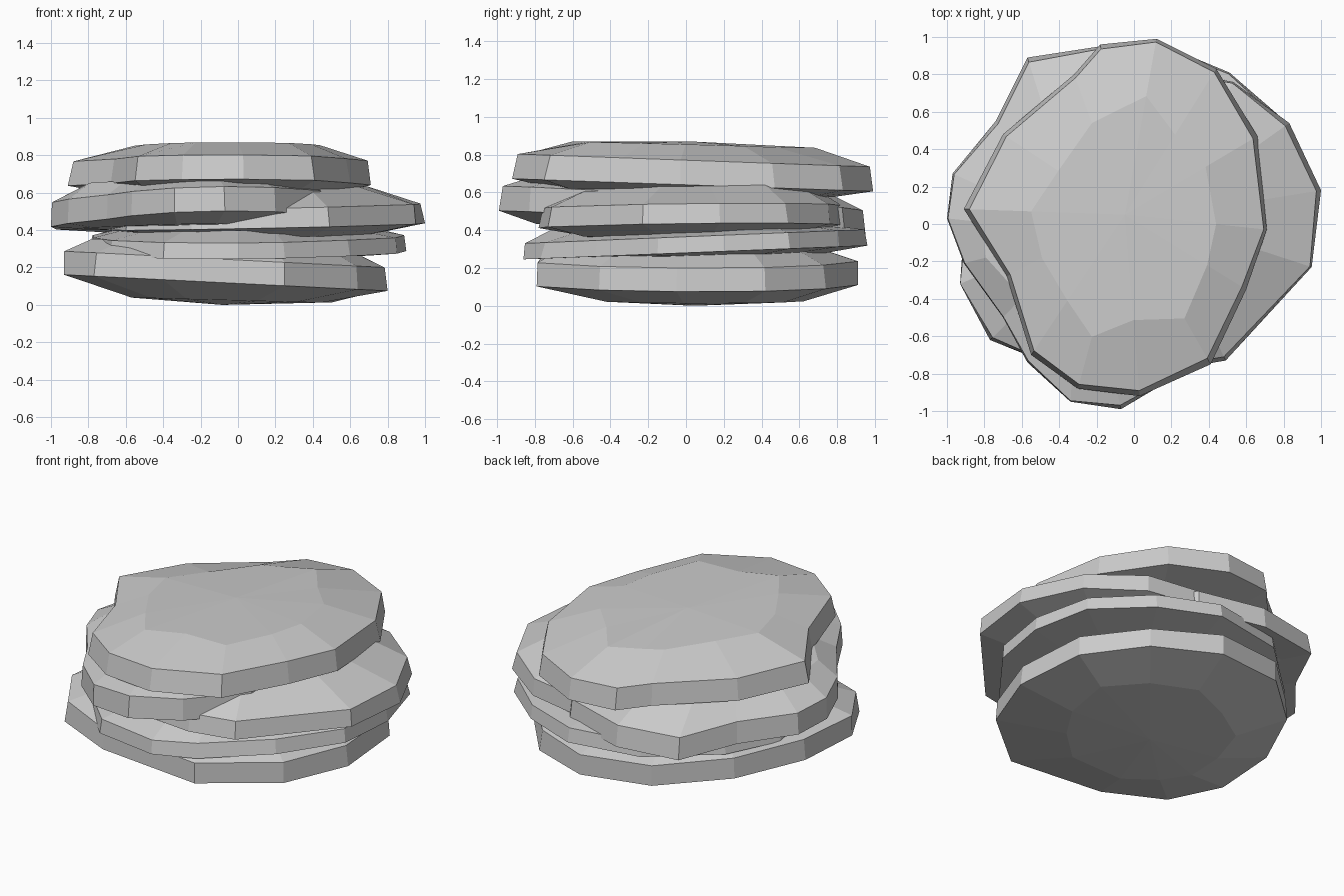
import bpy, bmesh, random

random.seed(4)


def slab(name, outline, base, low, high, top, tilt, inset=0.975, inner=(0.7, 0.68)):
    """Flat stone: rim band between low and high, shallow domes to base and top."""
    bm = bmesh.new()
    n = len(outline)
    cx = sum(p[0] for p in outline) / n
    cy = sum(p[1] for p in outline) / n

    def ring(scale, z, lean, jitter):
        verts = []
        for x, y in outline:
            s = scale + random.uniform(-jitter, jitter)
            dz = (tilt[0] * x + tilt[1] * y) * lean
            verts.append(bm.verts.new((cx + (x - cx) * s, cy + (y - cy) * s, z + dz)))
        return verts

    rings = [ring(inner[0], base + 0.025, 0.3, 0.09),
             ring(1.0, low, 1, 0.0),
             ring(inset, high, 1, 0.012),
             ring(inner[1], top - 0.015, 0.5, 0.1)]
    for a, b in zip(rings, rings[1:]):
        for i in range(n):
            j = (i + 1) % n
            bm.faces.new((a[i], a[j], b[j], b[i]))
    # Closing fans underneath and on top
    for verts, z, flip in ((rings[0], base, True), (rings[-1], top, False)):
        c = bm.verts.new((cx, cy, z))
        for i in range(n):
            p, q = verts[i], verts[(i + 1) % n]
            bm.faces.new((q, p, c) if flip else (p, q, c))
    bmesh.ops.recalc_face_normals(bm, faces=bm.faces)
    mesh = bpy.data.meshes.new(name)
    bm.to_mesh(mesh)
    bm.free()
    obj = bpy.data.objects.new(name, mesh)
    bpy.context.collection.objects.link(obj)


# Bottom stone
slab("bottom_slab",
     [(-0.93, -0.32), (-0.77, -0.62), (-0.40, -0.77), (0.25, -0.79), (0.64, -0.46),
      (0.80, -0.05), (0.76, 0.42), (0.50, 0.74), (0.10, 0.91), (-0.35, 0.84),
      (-0.70, 0.52), (-0.90, 0.10)],
     0.0, 0.115, 0.24, 0.345, (-0.05, 0.0), 0.99, (0.62, 0.74))

# Second stone
slab("second_slab",
     [(-0.78, -0.15), (-0.68, -0.52), (-0.40, -0.80), (0.0, -0.86), (0.25, -0.77),
      (0.60, -0.48), (0.85, -0.15), (0.90, 0.20), (0.81, 0.55), (0.51, 0.81),
      (0.15, 0.96), (-0.30, 0.88), (-0.66, 0.55), (-0.80, 0.20)],
     0.24, 0.28, 0.365, 0.43, (0.0, 0.04), 0.98, (0.72, 0.75))

# Stone sticking out to the right
slab("right_slab",
     [(-0.70, 0.0), (-0.60, -0.45), (-0.25, -0.72), (0.20, -0.78), (0.49, -0.73),
      (0.95, -0.23), (1.0, 0.18), (0.83, 0.54), (0.53, 0.76), (0.10, 0.84),
      (-0.40, 0.70), (-0.65, 0.35)],
     0.34, 0.415, 0.52, 0.645, (0.02, 0.01), 0.98, (0.72, 0.68))

# Stone sticking out to the left and front
slab("left_slab",
     [(-1.0, 0.03), (-0.91, -0.21), (-0.70, -0.50), (-0.57, -0.74), (-0.34, -0.95),
      (-0.07, -0.99), (0.20, -0.83), (0.45, -0.50), (0.58, 0.0), (0.48, 0.48),
      (0.22, 0.84), (-0.18, 0.95), (-0.57, 0.89), (-0.74, 0.55), (-0.97, 0.27)],
     0.39, 0.44, 0.57, 0.67, (0.02, -0.065), 0.985, (0.76, 0.74))

# Top stone
slab("top_slab",
     [(-0.91, 0.08), (-0.68, -0.28), (-0.55, -0.70), (-0.30, -0.88), (0.03, -0.92),
      (0.41, -0.75), (0.60, -0.35), (0.71, -0.03), (0.66, 0.47), (0.44, 0.83),
      (0.12, 0.99), (-0.18, 0.96), (-0.32, 0.80), (-0.70, 0.48)],
     0.56, 0.64, 0.77, 0.868, (0.0, -0.035), 0.97, (0.72, 0.62))
